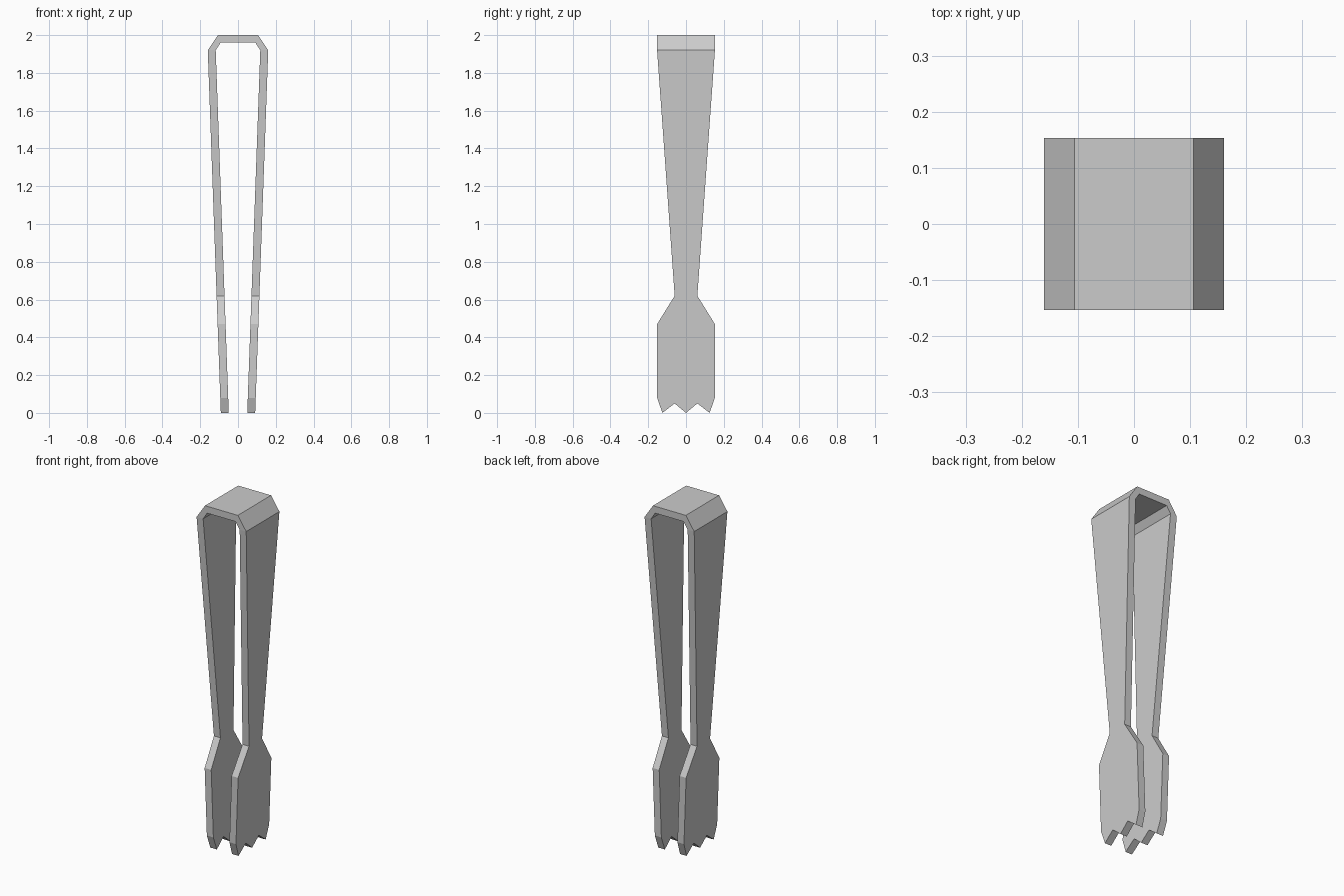
import bpy
import bmesh

if "Cube" in bpy.data.objects:
    bpy.data.objects.remove(bpy.data.objects["Cube"])

W = 0.153      # half width of the bridge and the gripping ends
Z_TOP = 1.92   # height where the arms meet the bridge

# half outline of one arm seen from the side (y, z), top to centre tooth
half = [(W, Z_TOP), (0.06, 0.62), (W, 0.47), (W, 0.08), (0.125, 0.0), (0.06, 0.05)]
outline = half + [(0, 0.0)] + [(-y, z) for y, z in reversed(half)]

# half cross-section of the bridge seen from the front: outer (x, z), inner (x, z)
section = [((0.16, Z_TOP), (0.118, Z_TOP)), ((0.106, 2.0), (0.092, 1.96))]
section += [((-o[0], o[1]), (-i[0], i[1])) for o, i in reversed(section)]

bm = bmesh.new()


def lean(bottom, top, z):
    return bottom + (top - bottom) * z / Z_TOP


# two mirrored arms, left open at the top where the bridge joins
for s in (1, -1):
    outer = [bm.verts.new((s * lean(0.091, 0.16, z), y, z)) for y, z in outline]
    inner = [bm.verts.new((s * lean(0.049, 0.118, z), y, z)) for y, z in outline]
    bm.faces.new(outer)
    bm.faces.new(inner)
    for k in range(len(outline) - 1):
        bm.faces.new((outer[k], outer[k + 1], inner[k + 1], inner[k]))

# chamfered bridge
rings = [[bm.verts.new((x, y, z)) for (x, z), y in
          ((o, -W), (o, W), (i, W), (i, -W))] for o, i in section]
for a, b in zip(rings, rings[1:]):
    for k in range(4):
        n = (k + 1) % 4
        bm.faces.new((a[k], a[n], b[n], b[k]))

# weld arms to the bridge
bmesh.ops.remove_doubles(bm, verts=bm.verts[:], dist=0.0005)
bmesh.ops.recalc_face_normals(bm, faces=bm.faces[:])
mesh = bpy.data.meshes.new("tongs")
bm.to_mesh(mesh)
bm.free()
bpy.context.collection.objects.link(bpy.data.objects.new("tongs", mesh))
